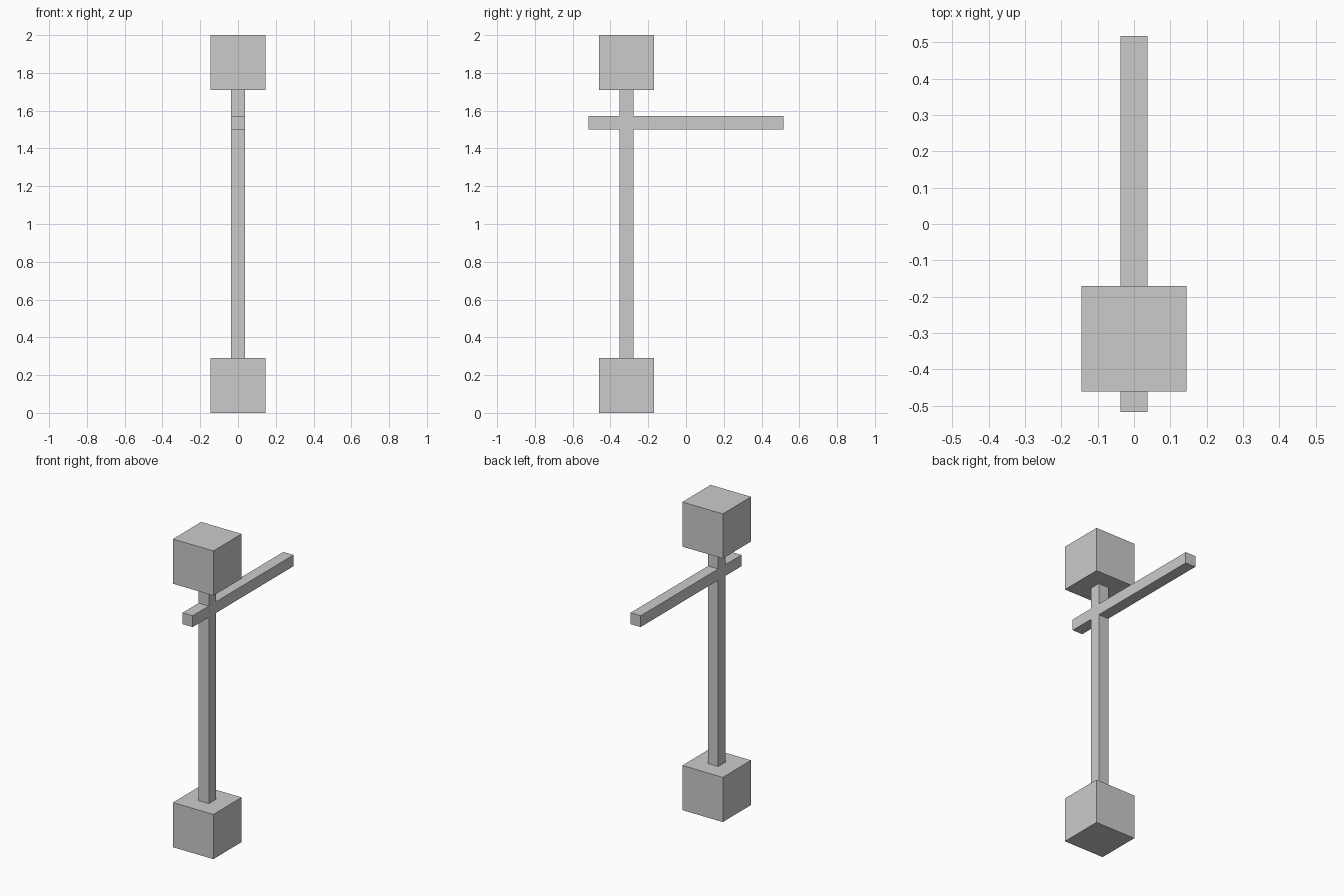
import bpy, bmesh
from mathutils import Vector

if "Cube" in bpy.data.objects:
    bpy.data.objects.remove(bpy.data.objects["Cube"])

POST_Y = -0.315      # centre line of post and blocks
BLOCK = 0.29         # edge of the end blocks
HALF = 0.0365        # half thickness of post and crossbar
HEIGHT = 2.0


def finish(name, bm):
    bmesh.ops.recalc_face_normals(bm, faces=bm.faces)
    mesh = bpy.data.meshes.new(name)
    bm.to_mesh(mesh)
    bm.free()
    obj = bpy.data.objects.new(name, mesh)
    bpy.context.collection.objects.link(obj)
    return obj


def block(name, z):
    bm = bmesh.new()
    bmesh.ops.create_cube(bm, size=BLOCK)
    obj = finish(name, bm)
    obj.location = (0, POST_Y, z)


# Cube blocks at the foot and the head of the post
block("base_block", BLOCK / 2)
block("top_block", HEIGHT - BLOCK / 2)

# Post and crossbar: one flush cross-shaped profile extruded along x
y0, y1 = POST_Y - HALF, POST_Y + HALF
bar_y0, bar_y1 = -0.517, 0.517
bar_z0, bar_z1 = 1.499, 1.572
foot, head = BLOCK, HEIGHT - BLOCK
profile = [(y0, foot), (y1, foot), (y1, bar_z0), (bar_y1, bar_z0),
           (bar_y1, bar_z1), (y1, bar_z1), (y1, head), (y0, head),
           (y0, bar_z1), (bar_y0, bar_z1), (bar_y0, bar_z0), (y0, bar_z0)]
bm = bmesh.new()
face = bm.faces.new([bm.verts.new((-HALF, y, z)) for y, z in profile])
side = bmesh.ops.extrude_face_region(bm, geom=[face], use_keep_orig=True)
bmesh.ops.translate(bm, vec=Vector((2 * HALF, 0, 0)),
                    verts=[g for g in side["geom"] if isinstance(g, bmesh.types.BMVert)])
finish("post_and_crossbar", bm)
